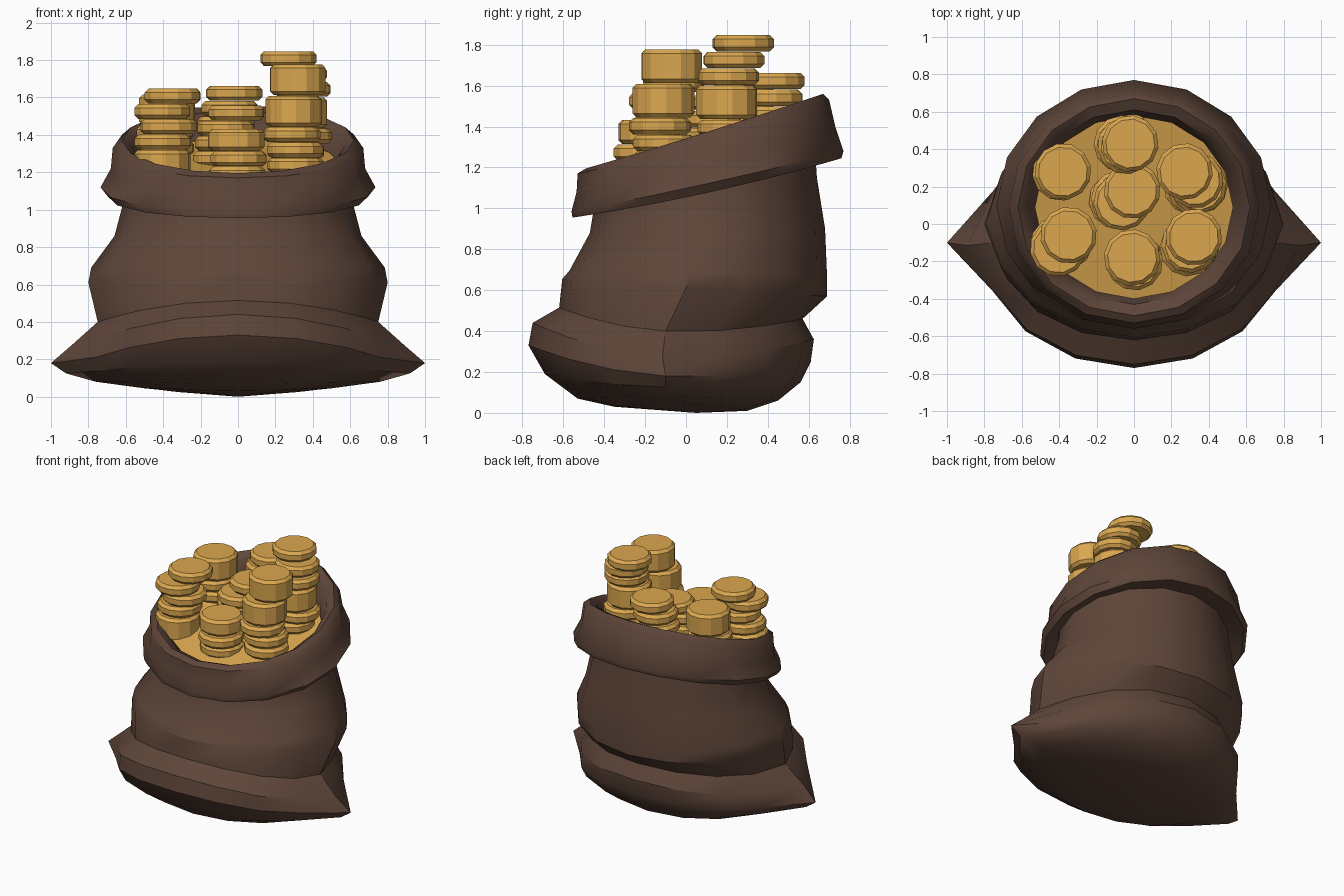
import bpy, bmesh, math, random

if "Cube" in bpy.data.objects:
    bpy.data.objects.remove(bpy.data.objects["Cube"])
random.seed(4)

def material(name, col):
    m = bpy.data.materials.new(name)
    m.diffuse_color = (*col, 1)
    m.use_nodes = True
    m.node_tree.nodes["Principled BSDF"].inputs["Base Color"].default_value = m.diffuse_color
    return m

CLOTH = material("brown cloth", (0.113, 0.061, 0.042))
GOLD = material("gold", (0.71, 0.39, 0.08))
N = 16

def finish(bm, name, mat, angle=None):
    bmesh.ops.recalc_face_normals(bm, faces=bm.faces)
    me = bpy.data.meshes.new(name)
    bm.to_mesh(me)
    bm.free()
    ob = bpy.data.objects.new(name, me)
    bpy.context.collection.objects.link(ob)
    me.materials.append(mat)
    if angle:
        bpy.ops.object.select_all(action='DESELECT')
        ob.select_set(True)
        bpy.context.view_layer.objects.active = ob
        bpy.ops.object.shade_smooth_by_angle(angle=math.radians(angle))
    return ob

def ring(bm, zf, zs, zb, yf, ys, yb, rx, tip):
    """Loop through front, side and back points; tip is the x of the side corner."""
    vs = []
    for i in range(N):
        a = 2 * math.pi * i / N
        c, s = math.cos(a), math.sin(a)
        x = tip * c if i % (N // 2) == 0 else rx * c
        y = ys + (yb - ys if s > 0 else ys - yf) * s
        z = zs + (zb - zf) / 2 * s + ((zf + zb) / 2 - zs) * s * s
        vs.append(bm.verts.new((x, y, z)))
    return vs

def loft(bm, rows):
    loops = [ring(bm, *r) for r in rows]
    for A, B in zip(loops, loops[1:]):
        for i in range(N):
            j = (i + 1) % N
            bm.faces.new((A[i], A[j], B[j], B[i]))
    return loops

# sack body: sagging base with side corners, a fold, then the neck
bm = bmesh.new()
loops = loft(bm, [
    (.03, .045, .01, -.35, -.02, .30, .46, .50),
    (.07, .08, .06, -.53, -.07, .45, .68, .76),
    (.19, .125, .15, -.69, -.10, .56, .80, .92),
    (.33, .18, .25, -.77, -.10, .61, .82, 1.0),
    (.44, .275, .36, -.75, -.115, .625, .81, .89),
    (.515, .40, .46, -.62, -.10, .57, .73, .75),
    (.655, .61, .57, -.605, .00, .69, .77, .80),
    (.695, .69, .66, -.57, .02, .69, .765, .785),
    (.88, .86, .90, -.47, .08, .68, .66, .66),
    (1.0, 1.05, 1.15, -.45, .09, .64, .61, .61),
    (1.07, 1.17, 1.30, -.45, .09, .63, .60, .60),
])
pole = bm.verts.new((0, 0.05, 0))
for i in range(N):
    bm.faces.new((pole, loops[0][(i + 1) % N], loops[0][i]))
finish(bm, "sack_body", CLOTH, 30)

# turned-down cuff, rim and inner wall
bm = bmesh.new()
loft(bm, [
    (1.02, 1.12, 1.24, -.455, .09, .63, .61, .61),
    (.955, 1.075, 1.245, -.555, .10, .76, .70, .70),
    (.985, 1.12, 1.28, -.56, .10, .77, .735, .735),
    (1.08, 1.22, 1.40, -.535, .10, .73, .68, .68),
    (1.17, 1.33, 1.53, -.53, .09, .70, .67, .67),
    (1.195, 1.37, 1.56, -.49, .09, .67, .62, .62),
    (1.17, 1.34, 1.53, -.43, .09, .61, .57, .57),
    (1.05, 1.21, 1.37, -.40, .09, .58, .53, .53),
])
finish(bm, "sack_cuff", CLOTH, 50)

# sloping gold surface that fills the mouth
bm = bmesh.new()
bm.faces.new(ring(bm, 1.14, 1.26, 1.38, -.40, .09, .58, .53, .53))
finish(bm, "gold_fill", GOLD)

def coin(name, x, y, z, h, r=0.152):
    """Twelve-sided coin with chamfered rims, bottom at z."""
    bm = bmesh.new()
    turn = random.uniform(0, 0.5)
    k, prev = 0.02, None
    for rr, zz in ((r - k, 0), (r, k), (r, h - k), (r - k, h)):
        cur = [bm.verts.new((x + rr * math.cos(turn + i * math.tau / 12),
                             y + rr * math.sin(turn + i * math.tau / 12), z + zz))
               for i in range(12)]
        if prev:
            for i in range(12):
                j = (i + 1) % 12
                bm.faces.new((prev[i], prev[j], cur[j], cur[i]))
        else:
            bm.faces.new(cur[::-1])
        prev = cur
    bm.faces.new(prev)
    finish(bm, name, GOLD)

# coin stacks: top coin x, y, top height; thickness codes from top down
# (1 thin, 2 thick); shift of the coins below the top one
stacks = {
    "front_left": (-.35, -.06, 1.65, "11112", -.04, -.05),
    "front_middle": (-.01, -.18, 1.435, "211", .0, -.01),
    "front_right": (.32, -.07, 1.78, "22111", -.03, -.04),
    "centre": (-.01, .18, 1.56, "11111", -.06, -.06),
    "back_left": (-.38, .28, 1.62, "2112", .0, -.01),
    "back_middle": (-.02, .43, 1.665, "11111", -.03, .0),
    "back_right": (.27, .28, 1.85, "111211", .06, -.065),
}
for name, (x, y, z, code, dx, dy) in stacks.items():
    for n, c in enumerate(code):
        h = 0.082 if c == "1" else (0.12 if name == "front_middle" else 0.168)
        z -= h
        j = 0.022 if n else 0
        coin(f"coin_{name}_{n + 1}",
             x + (dx if n else 0) + random.uniform(-j, j),
             y + (dy if n else 0) + random.uniform(-j, j), z, h - 0.003)
